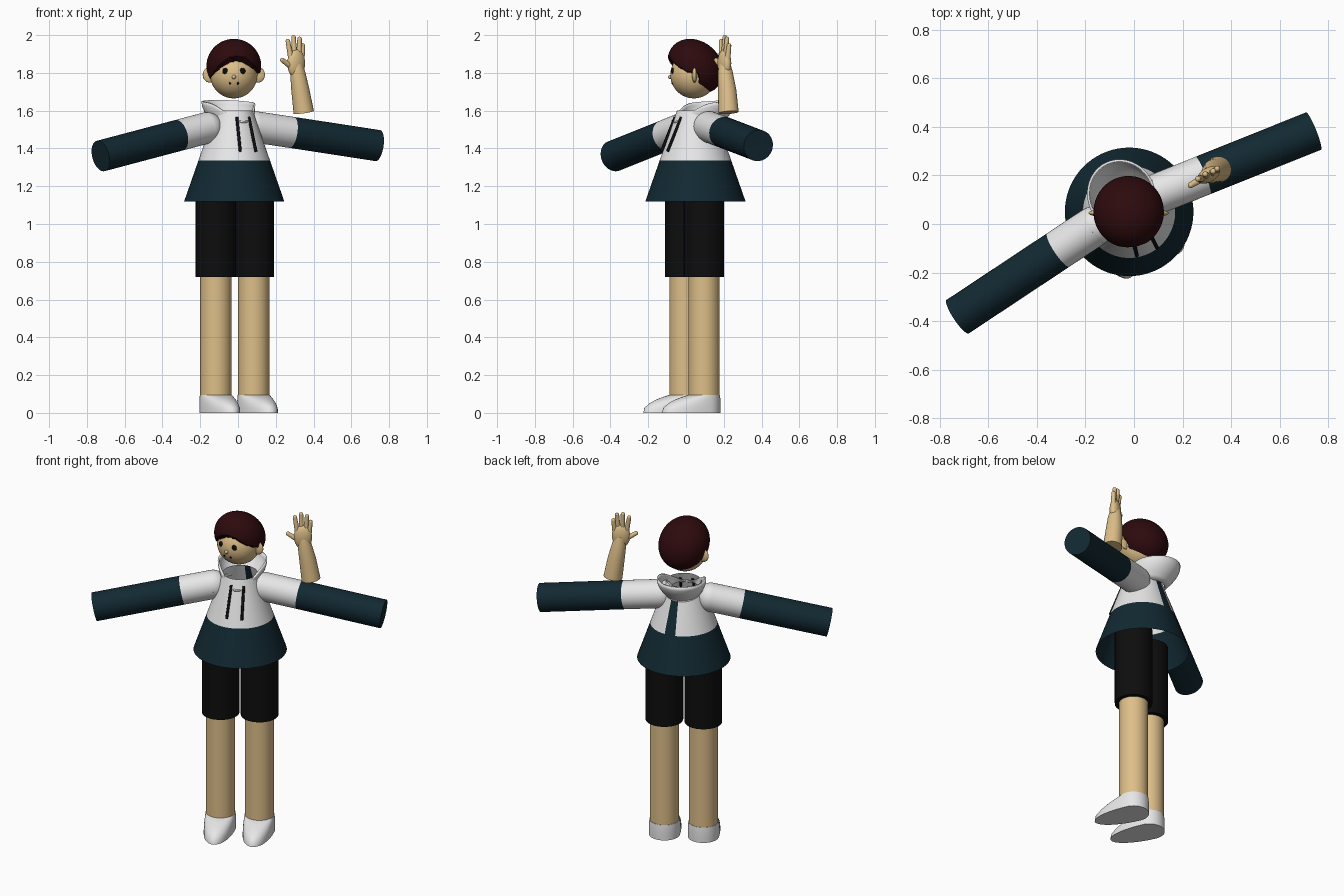
import bpy, bmesh, math
from mathutils import Vector, Matrix

if "Cube" in bpy.data.objects:
    bpy.data.objects.remove(bpy.data.objects["Cube"])


def material(name, color):
    m = bpy.data.materials.new(name)
    m.use_nodes = True
    m.diffuse_color = (*color, 1)
    m.node_tree.nodes["Principled BSDF"].inputs["Base Color"].default_value = (*color, 1)
    return m


SKIN = material("skin", (0.73, 0.52, 0.25))
WHITE = material("white_cloth", (0.8, 0.8, 0.8))
NAVY = material("navy_cloth", (0.006, 0.022, 0.032))
BLACK = material("black", (0.004, 0.004, 0.004))
HAIR = material("dark_red_hair", (0.026, 0.003, 0.004))


def finish(name, bm, mats, angle=40):
    bmesh.ops.recalc_face_normals(bm, faces=bm.faces)
    me = bpy.data.meshes.new(name)
    bm.to_mesh(me)
    bm.free()
    ob = bpy.data.objects.new(name, me)
    bpy.context.collection.objects.link(ob)
    for m in mats:
        me.materials.append(m)
    bpy.ops.object.select_all(action="DESELECT")
    ob.select_set(True)
    bpy.context.view_layer.objects.active = ob
    bpy.ops.object.shade_smooth_by_angle(angle=math.radians(angle))
    return ob


def loft(bm, rings, caps=True):
    """Skin a list of closed rings of points."""
    loops = [[bm.verts.new(p) for p in ring] for ring in rings]
    n = len(loops[0])
    for a, b in zip(loops, loops[1:]):
        for i in range(n):
            j = (i + 1) % n
            bm.faces.new((a[i], a[j], b[j], b[i]))
    if caps:
        bm.faces.new(loops[0])
        bm.faces.new(loops[-1])


def tube(name, stops, mats, n=40, split=None):
    """Round tube through (point, radius) stops; faces past stop 'split' use the second material."""
    axis = (Vector(stops[-1][0]) - Vector(stops[0][0])).normalized()
    q = axis.to_track_quat("Z", "Y")
    angles = [math.tau * i / n for i in range(n)]
    rings = [[Vector(p) + q @ Vector((r * math.cos(t), r * math.sin(t), 0)) for t in angles]
             for p, r in stops]
    bm = bmesh.new()
    loft(bm, rings)
    if split is not None:
        limit = axis.dot(Vector(stops[split][0]))
        for f in bm.faces:
            f.material_index = int(axis.dot(f.calc_center_median()) > limit)
    return finish(name, bm, mats)


def ball(name, center, radii, mat, spin=0, segs=32):
    bm = bmesh.new()
    mtx = Matrix.Translation(center) @ Matrix.Rotation(spin, 4, "Z") @ Matrix.Diagonal((*radii, 1))
    bmesh.ops.create_uvsphere(bm, u_segments=segs, v_segments=segs // 2, radius=1, matrix=mtx)
    return finish(name, bm, [mat], 60)


BODY = Vector((-0.02, 0.05, 0))
TURN = math.radians(25)

# Legs, shorts and shoes
for side, x, y in (("right", -0.117, -0.005), ("left", 0.083, 0.095)):
    tube(side + "_leg", [((x, y, 0.05), 0.083), ((x, y, 0.8), 0.083)], [SKIN])
    tube(side + "_shorts_leg", [((x, y, 0.72), 0.107), ((x, y, 1.2), 0.107)], [BLACK])
    rings = []
    for z, toe, r in ((0, 0.24, 0.088), (0.025, 0.235, 0.088), (0.05, 0.205, 0.088),
                      (0.07, 0.165, 0.087), (0.085, 0.12, 0.086), (0.095, 0.085, 0.085)):
        ring = []
        for i in range(40):
            t = math.tau * i / 40
            p = Vector((r * math.cos(t), math.sin(t) * (r if math.sin(t) > 0 else toe), z))
            ring.append(Matrix.Rotation(TURN, 3, "Z") @ p + Vector((x, y, 0)))
        rings.append(ring)
    bm = bmesh.new()
    loft(bm, rings)
    finish(side + "_shoe", bm, [WHITE])

# Hooded top: open flared body with navy hem and back stripe
bm = bmesh.new()
n = 72
profile = ((1.12, 0.265), (1.335, 0.19), (1.54, 0.119), (1.6, 0.098))
loft(bm, [[BODY + Vector((r * math.cos(math.tau * i / n), r * math.sin(math.tau * i / n), z))
           for i in range(n)] for z, r in profile], caps=False)
for f in bm.faces:
    c = f.calc_center_median() - BODY
    a = math.degrees(math.atan2(c.y, c.x))
    f.material_index = int(c.z < 1.335 or 88 < a < 111)
finish("hoodie_body", bm, [WHITE, NAVY])

# Hood: bowl hanging at the back, dipping to a V at the front
bm = bmesh.new()
rings = []
for k in range(7):
    s = k / 6
    ring = []
    for i in range(64):
        t = math.tau * i / 64
        front = max(0, -math.sin(t)) ** 3
        back = 0.5 + 0.5 * math.sin(t)
        grow = math.sin(s * math.pi / 2)
        p = Vector(((0.1 + 0.04 * grow) * math.cos(t),
                    (0.115 + 0.035 * grow) * math.sin(t) + 0.02 + 0.055 * grow - 0.03 * front, 0))
        low = 1.525 + 0.02 * (1 - back)
        high = 1.635 + 0.02 * back - 0.085 * front
        p.z = low + (high - low) * s
        ring.append(Matrix.Rotation(TURN, 3, "Z") @ p + BODY)
    rings.append(ring)
loft(bm, rings, caps=False)
hood = finish("hood", bm, [WHITE], 60)
solid = hood.modifiers.new("thickness", "SOLIDIFY")
solid.thickness = 0.01

# Drawstrings
for side, x0, x1, y1 in (("right", -0.006, 0.012, -0.13), ("left", 0.058, 0.095, -0.098)):
    tube(side + "_drawstring", [((x0, y1 + 0.072, 1.565), 0.008), ((x1, y1, 1.385), 0.008)], [BLACK], 10)

# Sleeves with rounded shoulders
for side, shoulder, seam, end in (
        ("right", (-0.165, -0.01, 1.509), (-0.312, -0.107, 1.47), (-0.727, -0.382, 1.36)),
        ("left", (0.09, 0.122, 1.514), (0.284, 0.2, 1.485), (0.74, 0.383, 1.415))):
    tube(side + "_sleeve", [(shoulder, 0.083), (seam, 0.083), (end, 0.083)], [WHITE, NAVY], split=1)
    ball(side + "_shoulder", shoulder, (0.083,) * 3, WHITE)

# Raised forearm and hand
tube("forearm", [((0.348, 0.225, 1.59), 0.054), ((0.33, 0.218, 1.71), 0.048),
                 ((0.316, 0.208, 1.8), 0.04), ((0.31, 0.205, 1.85), 0.03)], [SKIN])
ball("palm", (0.308, 0.203, 1.85), (0.052, 0.03, 0.075), SKIN, math.radians(30))
fingers = (("little_finger", (0.338, 0.22, 1.87), (0.343, 0.228, 1.945)),
           ("ring_finger", (0.322, 0.21, 1.88), (0.326, 0.217, 1.98)),
           ("middle_finger", (0.3, 0.2, 1.88), (0.294, 0.205, 1.988)),
           ("index_finger", (0.28, 0.188, 1.88), (0.264, 0.186, 1.968)),
           ("thumb", (0.285, 0.19, 1.83), (0.234, 0.16, 1.868)))
for name, root, tip in fingers:
    tube(name, [(root, 0.015), (tip, 0.012)], [SKIN], 16)
    ball(name + "_tip", tip, (0.012,) * 3, SKIN, segs=16)

# Head, ears and face
HEAD = Vector((-0.022, 0.042, 1.79))
ball("head", HEAD, (0.125,) * 3, SKIN, segs=48)
for side, s in (("right", -1), ("left", 1)):
    ball(side + "_ear", HEAD + Vector((s * 0.125, 0.003, 0)), (0.04, 0.013, 0.042), SKIN)
    ball(side + "_eye", HEAD + Vector((s * 0.045, -0.112, 0.02)), (0.016, 0.009, 0.017), BLACK, segs=20)
    ball(side + "_mouth_corner", HEAD + Vector((s * 0.021, -0.113, -0.045)), (0.006, 0.005, 0.008), BLACK, segs=12)
ball("nose", HEAD + Vector((0, -0.125, -0.012)), (0.011, 0.013, 0.011), SKIN, segs=16)

# Hair: full shell whose face opening is tucked inside the head
bm = bmesh.new()
bmesh.ops.create_uvsphere(bm, u_segments=96, v_segments=64, radius=0.145)
for v in bm.verts:
    v.co += Vector((-0.022, 0.05 - 0.2 * v.co.z, 1.835))
    hairline = 1.885 - 6 * (v.co.x + 0.005) ** 2
    if v.co.y < 0.065 and v.co.z < hairline:
        v.co = HEAD + (v.co - HEAD).normalized() * 0.1
finish("hair", bm, [HAIR], 50)
